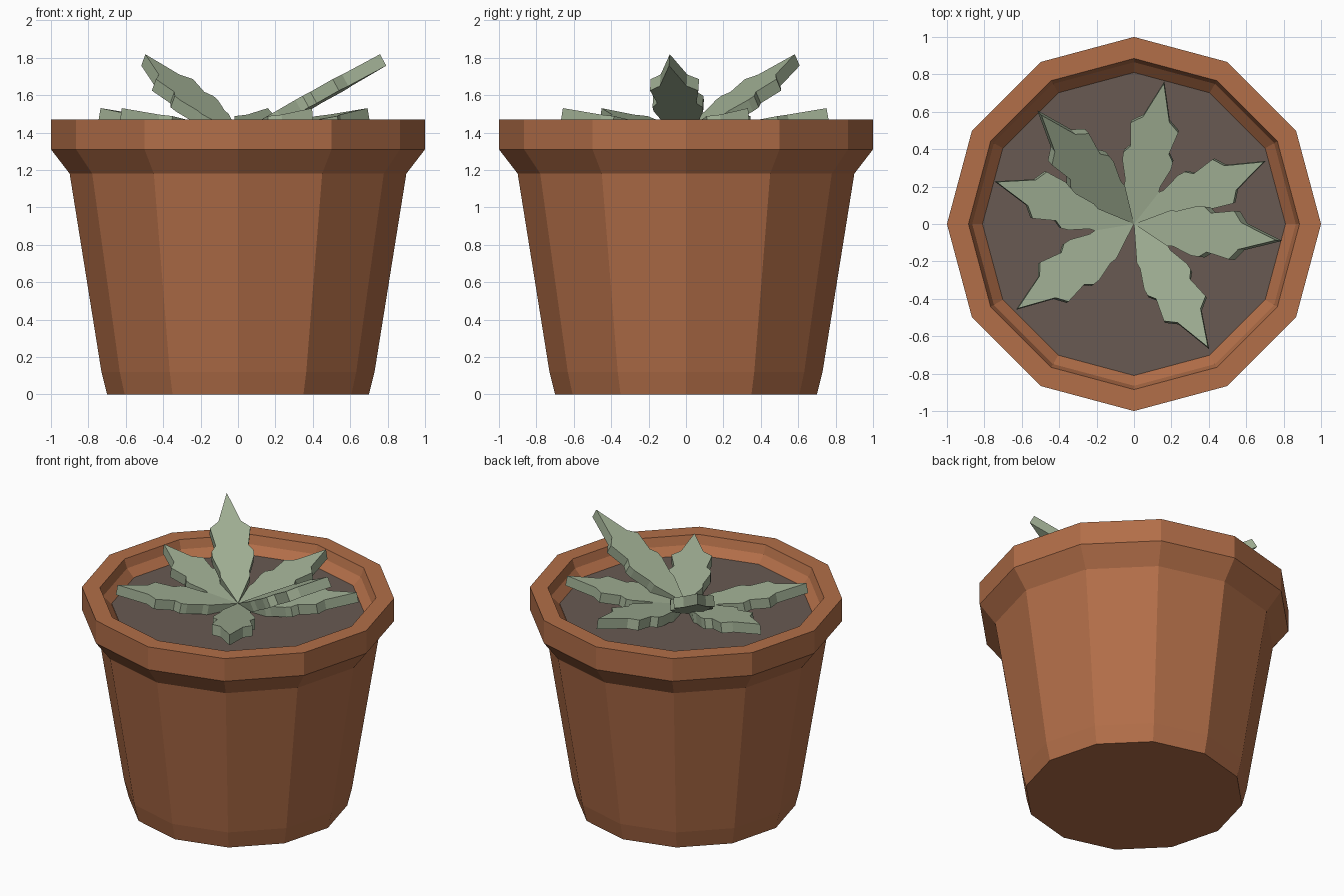
import bpy, bmesh, math
from mathutils import Matrix

if "Cube" in bpy.data.objects:
    bpy.data.objects.remove(bpy.data.objects["Cube"])

SIDES = 12


def material(name, rgb):
    m = bpy.data.materials.new(name)
    m.diffuse_color = (*rgb, 1)
    m.use_nodes = True
    m.node_tree.nodes["Principled BSDF"].inputs["Base Color"].default_value = m.diffuse_color
    return m


terracotta = material("terracotta", (0.445, 0.156, 0.065))
earth = material("dark soil", (0.138, 0.102, 0.084))
green = material("sage green", (0.352, 0.429, 0.296))


def finish(bm, name, mat):
    bmesh.ops.recalc_face_normals(bm, faces=bm.faces)
    me = bpy.data.meshes.new(name)
    bm.to_mesh(me)
    bm.free()
    me.materials.append(mat)
    ob = bpy.data.objects.new(name, me)
    bpy.context.collection.objects.link(ob)
    return ob


def ring(bm, r, z):
    return [bm.verts.new((r * math.cos(i * math.tau / SIDES),
                          r * math.sin(i * math.tau / SIDES), z)) for i in range(SIDES)]


# Pot: lathed profile from the base, over the rim, down to the soil line
profile = [(0.70, 0), (0.73, 0.12), (0.90, 1.18), (1.0, 1.31), (1.0, 1.47),
           (0.885, 1.47), (0.865, 1.41), (0.81, 1.355)]
bm = bmesh.new()
rings = [ring(bm, r, z) for r, z in profile]
for a, b in zip(rings, rings[1:]):
    for i in range(SIDES):
        j = (i + 1) % SIDES
        bm.faces.new((a[i], a[j], b[j], b[i]))
bm.faces.new(rings[0][::-1])
bm.faces.new(rings[-1])  # closes the pot just under the soil
finish(bm, "pot", terracotta)

# Soil disc
bm = bmesh.new()
bm.faces.new(ring(bm, 0.81, 1.36))
finish(bm, "soil", earth)

# Leaves: one serrated half outline, mirrored, thickened and tilted up
half = [(0.19, 0.095), (0.225, 0.095), (0.33, 0.133), (0.37, 0.135),
        (0.41, 0.105), (0.535, 0.13), (0.58, 0.072)]
outline = [(0, 0)] + [(u, -v) for u, v in half] + [(0.78, 0)] + half[::-1]


def leaf(name, heading, tilt, stretch):
    bm = bmesh.new()
    top = bm.faces.new([bm.verts.new((u * stretch, v, 0)) for u, v in outline])
    ext = bmesh.ops.extrude_face_region(bm, geom=[top], use_keep_orig=True)
    low = [g for g in ext["geom"] if isinstance(g, bmesh.types.BMVert)]
    bmesh.ops.translate(bm, verts=low, vec=(0, 0, -0.07))
    rot = Matrix.Rotation(math.radians(heading), 4, 'Z') @ Matrix.Rotation(-math.radians(tilt), 4, 'Y')
    bm.transform(Matrix.Translation((0, 0, 1.395)) @ rot)
    finish(bm, name, green)


for n, heading in enumerate((78, 25.6, -59, -144, 163)):
    leaf(f"low_leaf_{n + 1}", heading, 10, 1.0)
for n, heading in enumerate((-6.5, 130.4)):
    leaf(f"raised_leaf_{n + 1}", heading, 29, 1.12)
